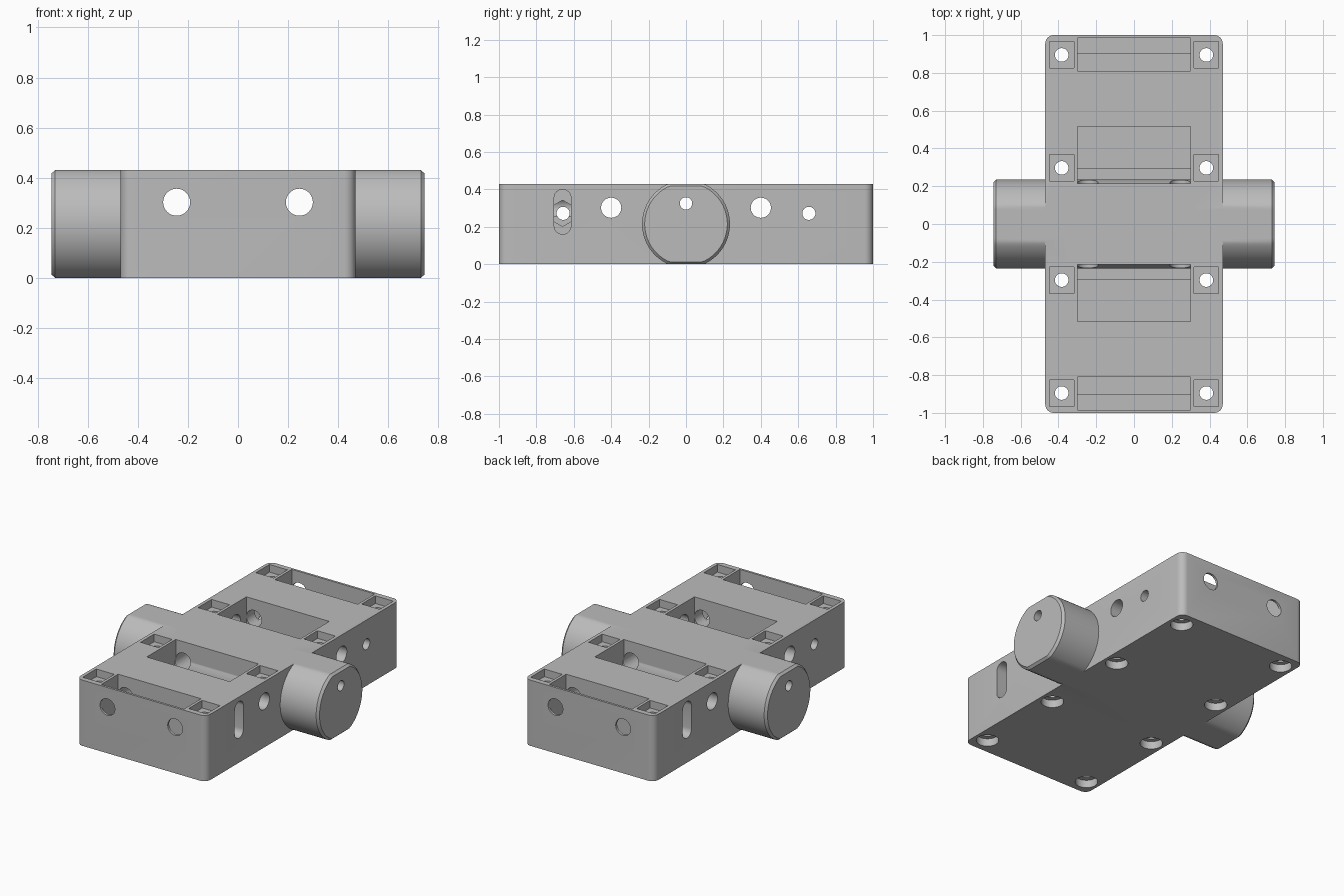
import bpy, bmesh, math

cube = bpy.data.objects.get("Cube")
if cube:
    bpy.data.objects.remove(cube, do_unlink=True)

HEIGHT = 0.43
MID = HEIGHT / 2

grey = bpy.data.materials.new("plain grey")
grey.use_nodes = True
grey.diffuse_color = (0.5, 0.5, 0.5, 1)
grey.node_tree.nodes["Principled BSDF"].inputs["Base Color"].default_value = (0.5, 0.5, 0.5, 1)


def place(axis, u, v, d):
    return {"x": (d, u, v), "y": (u, d, v), "z": (u, v, d)}[axis]


def loft(name, axis, rings):
    """Solid through a list of (depth, outline) rings with equal point counts."""
    bm = bmesh.new()
    loops = [[bm.verts.new(place(axis, u, v, d)) for u, v in outline] for d, outline in rings]
    for a, b in zip(loops, loops[1:]):
        for i in range(len(a)):
            j = (i + 1) % len(a)
            bm.faces.new((a[i], a[j], b[j], b[i]))
    bm.faces.new(loops[0])
    bm.faces.new(loops[-1])
    bmesh.ops.recalc_face_normals(bm, faces=bm.faces[:])
    mesh = bpy.data.meshes.new(name)
    bm.to_mesh(mesh)
    bm.free()
    mesh.materials.append(grey)
    obj = bpy.data.objects.new(name, mesh)
    bpy.context.collection.objects.link(obj)
    return obj


def circle(u, v, r, n=32, start=0.0):
    return [(u + r * math.cos(start + math.tau * i / n),
             v + r * math.sin(start + math.tau * i / n)) for i in range(n)]


def rect(u0, u1, v0, v1):
    return [(u0, v0), (u1, v0), (u1, v1), (u0, v1)]


def rounded(u, v, hu, hv, r, n=6):
    """Rectangle outline with rounded corners."""
    points = []
    for k, (su, sv) in enumerate(((1, 1), (-1, 1), (-1, -1), (1, -1))):
        for i in range(n + 1):
            a = math.pi / 2 * (k + i / n)
            points.append((u + su * (hu - r) + r * math.cos(a), v + sv * (hv - r) + r * math.sin(a)))
    return points


def combine(target, other, operation):
    mod = target.modifiers.new(operation, "BOOLEAN")
    mod.operation = operation
    mod.solver = "EXACT"
    mod.object = other
    bpy.context.view_layer.objects.active = target
    bpy.ops.object.modifier_apply(modifier=mod.name)
    bpy.data.objects.remove(other, do_unlink=True)


def cut(axis, outline, lo, hi):
    cutter = loft("cutter", axis, [(lo, outline), (hi, outline)])
    cutter.hide_render = True
    combine(body, cutter, "DIFFERENCE")


# Block with rounded upright edges
outline = rounded(0, 0, 0.47, 1, 0.045)
body = loft("chassis_body", "z", [(0, outline), (HEIGHT, outline)])

# Open pockets in the top, each with a shallow floor step
for s in (-1, 1):
    for near, step, far in ((0.215, 0.295, 0.515), (0.81, 0.9, 0.985)):
        cut("z", rect(-0.3, 0.3, *sorted((s * near, s * far))), 0.09, 0.6)
        cut("z", rect(-0.3, 0.3, *sorted((s * near, s * step))), 0.06, 0.2)

# Cross drum with flats at top and bottom and bevelled ends
def drum_outline(scale):
    return [(u * scale, MID + max(-MID, min(MID, v)) * scale) for u, v in circle(0, 0, 0.235, 96)]

drum = loft("drum", "x", [(-0.745, drum_outline(0.94)), (-0.73, drum_outline(1)),
                          (0.73, drum_outline(1)), (0.745, drum_outline(0.94))])
combine(body, drum, "UNION")

# Fastener seats: square recess, through hole, round counterbore below
for x in (-0.383, 0.383):
    for y in (-0.895, -0.297, 0.297, 0.895):
        cut("z", rect(x - 0.065, x + 0.065, y - 0.07, y + 0.07), HEIGHT - 0.05, 0.6)
        cut("z", circle(x, y, 0.036), -0.1, 0.5)
        cut("z", circle(x, y, 0.067), -0.1, 0.05)

# Long bores from front to back and from side to side
for s in (-1, 1):
    cut("y", circle(s * 0.245, 0.302, 0.054), -1.2, 1.2)
    cut("x", circle(s * 0.4, 0.302, 0.054), -1, 1)
    cut("x", circle(s * 0.657, 0.272, 0.035), -1, 1)
cut("x", circle(0, 0.325, 0.033), -1, 1)

# Upright slots with a hexagonal nut seat behind, on opposite sides
for s in (-1, 1):
    cut("x", rounded(-s * 0.66, 0.28, 0.045, 0.12, 0.0449), *sorted((s * 0.33, s * 0.6)))
    cut("x", circle(-s * 0.66, 0.272, 0.07, 6, math.pi / 2), *sorted((s * 0.27, s * 0.331)))

# Smooth curved walls, sharp edges
bpy.ops.object.select_all(action="DESELECT")
body.select_set(True)
bpy.context.view_layer.objects.active = body
bpy.ops.object.shade_smooth_by_angle(angle=math.radians(25))
